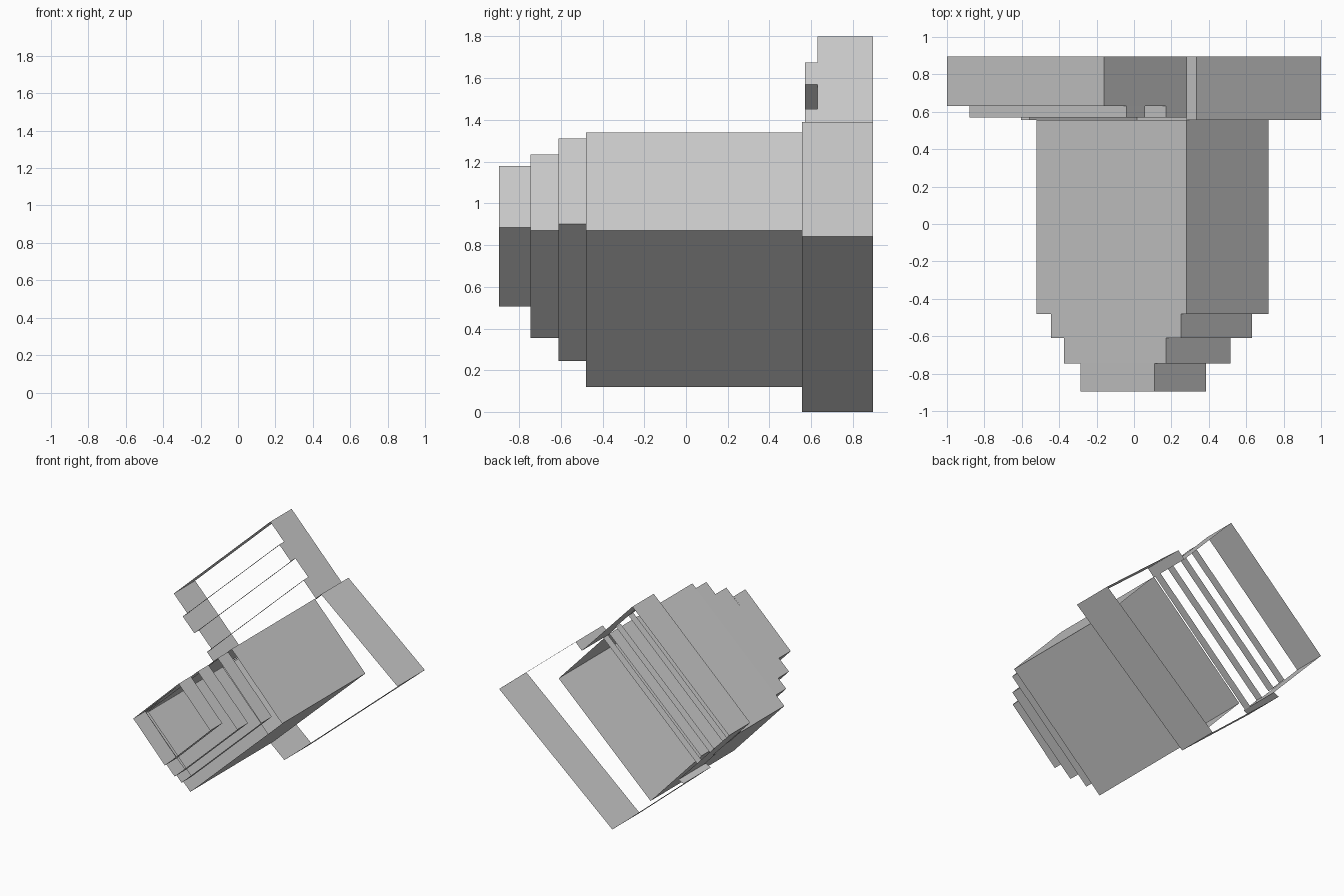
import bpy

if "Cube" in bpy.data.objects:
    bpy.data.objects.remove(bpy.data.objects["Cube"])


def shell(name, pts, y0, y1, closed=True):
    """Open-ended sheet: an x-z outline (clockwise from the front) swept along y."""
    n = len(pts)
    verts = [(x, y, z) for x, z in pts for y in (y0, y1)]
    faces = []
    for i in range(n if closed else n - 1):
        a, b = 2 * i, 2 * ((i + 1) % n)
        faces.append((a, b, b + 1, a + 1))
    mesh = bpy.data.meshes.new(name)
    mesh.from_pydata(verts, [], faces)
    mesh.update()
    obj = bpy.data.objects.new(name, mesh)
    bpy.context.collection.objects.link(obj)
    return obj


def box_outline(top, right, left):
    """Tilted rectangle from three corners."""
    bottom = (left[0] + right[0] - top[0], left[1] + right[1] - top[1])
    return [top, right, bottom, left]


# main barrel and the three stepped front sections
shell("barrel", box_outline((0.28, 1.34), (0.72, 0.87), (-0.52, 0.59)), -0.48, 0.555)
shell("front_step_large", box_outline((0.25, 1.31), (0.63, 0.90), (-0.445, 0.655)), -0.61, -0.48)
shell("front_step_medium", box_outline((0.17, 1.235), (0.515, 0.87), (-0.375, 0.72)), -0.745, -0.61)
shell("front_step_small", box_outline((0.11, 1.18), (0.385, 0.885), (-0.285, 0.80)), -0.895, -0.745)

# rear collar around the barrel, open on its upper left where the hood joins
shell("rear_collar",
      [(0.28, 1.335), (0.335, 1.39), (1.0, 0.842), (0.015, 0.0), (-0.605, 0.525), (-0.56, 0.545)],
      0.555, 0.895, closed=False)

# hood rising from the collar
shell("rear_hood", [(-0.56, 0.545), (-1.0, 1.01), (-0.16, 1.80), (0.28, 1.335)],
      0.63, 0.895, closed=False)

# two slats in front of the hood
for name, top, right in (("upper_slat", (-0.04, 1.675), (0.06, 1.57)),
                         ("lower_slat", (0.17, 1.452), (0.28, 1.335))):
    left = (top[0] - 0.84, top[1] - 0.79)
    shell(name, box_outline(top, right, left), 0.57, 0.63)
